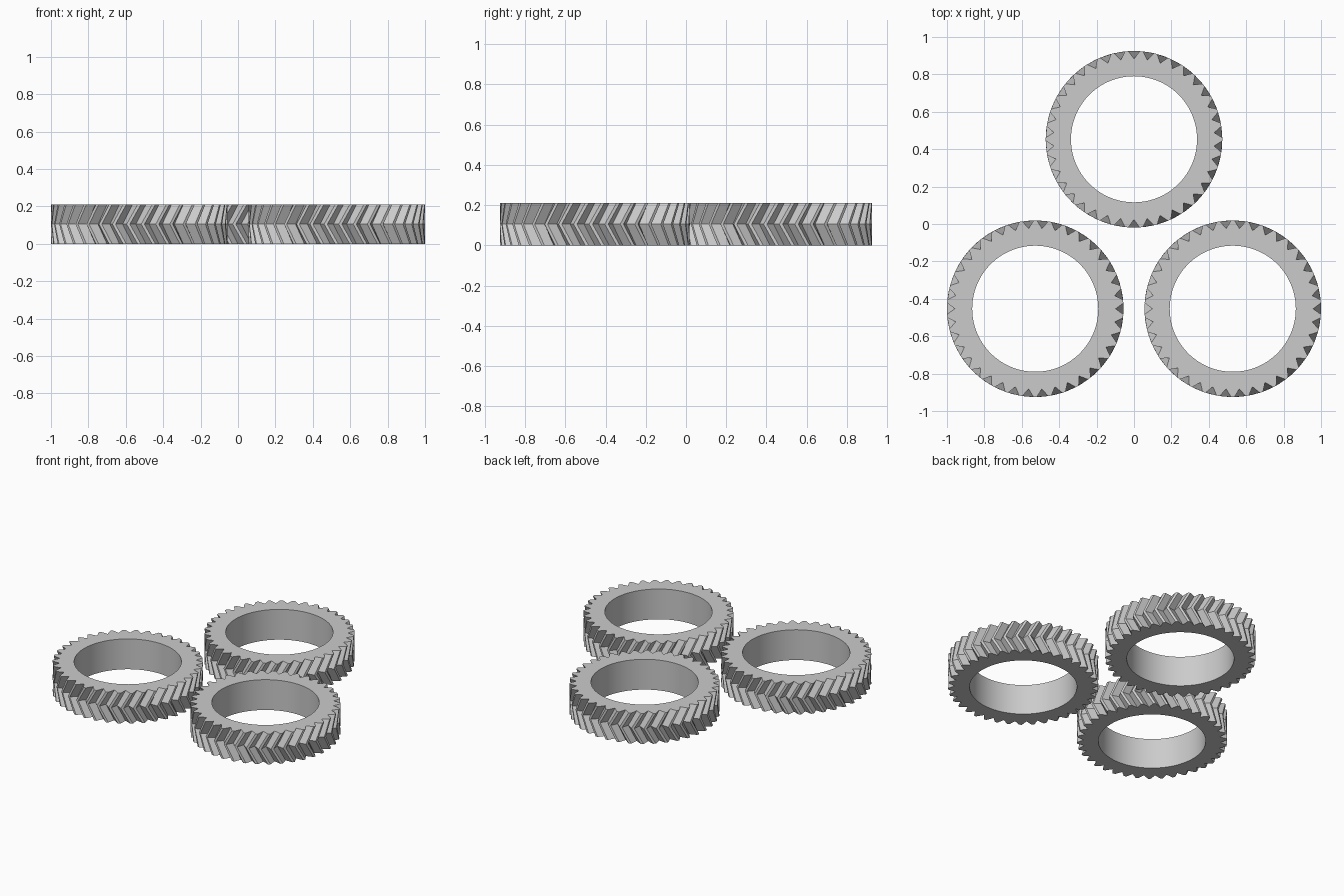
import bpy, bmesh, math

if "Cube" in bpy.data.objects:
    bpy.data.objects.remove(bpy.data.objects["Cube"])

TEETH = 38
TIP_R, ROOT_R, BORE_R = 0.472, 0.43, 0.337
HEIGHT = 0.21
TWIST = 0.125                     # herringbone lag of the middle section
PITCH = 2 * math.pi / TEETH
LAND = 0.22                       # flat tip width as a fraction of the pitch

steel = bpy.data.materials.new("steel grey")
steel.diffuse_color = (0.6, 0.6, 0.6, 1)
steel.use_nodes = True
steel.node_tree.nodes["Principled BSDF"].inputs["Base Color"].default_value = steel.diffuse_color


def ring(bm, points, z):
    return [bm.verts.new((r * math.cos(a), r * math.sin(a), z)) for r, a in points]


def bridge(bm, low, high):
    n = len(low)
    return [bm.faces.new((low[i], low[(i + 1) % n], high[(i + 1) % n], high[i]))
            for i in range(n)]


def tooth_outline(phase):
    """V-shaped notches with narrow flat tips; phase is a notch angle."""
    points = []
    for i in range(TEETH):
        a = phase + i * PITCH
        points += [(ROOT_R, a),
                   (TIP_R, a + PITCH * (0.5 - LAND / 2)),
                   (TIP_R, a + PITCH * (0.5 + LAND / 2))]
    return points


def herringbone_gear(name, x, y, phase):
    bm = bmesh.new()
    # toothed outside: bottom, middle and top sections
    bottom, middle, top = [
        ring(bm, tooth_outline(phase - lag), z)
        for z, lag in ((0, 0), (HEIGHT / 2, TWIST), (HEIGHT, 0))]
    bridge(bm, bottom, middle)
    bridge(bm, middle, top)
    # round bore with one segment per outline point
    n = TEETH * 3
    bore = [(BORE_R, phase + i * 2 * math.pi / n) for i in range(n)]
    bore_low, bore_high = ring(bm, bore, 0), ring(bm, bore, HEIGHT)
    for f in bridge(bm, bore_high, bore_low):
        f.smooth = True
    # flat end faces
    bridge(bm, top, bore_high)
    bridge(bm, bore_low, bottom)
    bmesh.ops.recalc_face_normals(bm, faces=bm.faces)
    # keep the bore rims sharp
    for e in bm.edges:
        if len({f.smooth for f in e.link_faces}) > 1:
            e.smooth = False
    mesh = bpy.data.meshes.new(name)
    bm.to_mesh(mesh)
    bm.free()
    mesh.materials.append(steel)
    obj = bpy.data.objects.new(name, mesh)
    obj.location = (x, y, 0)
    bpy.context.collection.objects.link(obj)


herringbone_gear("back_gear", 0, 0.453, math.pi / 2)
herringbone_gear("left_gear", -0.528, -0.453, 0)
herringbone_gear("right_gear", 0.528, -0.453, 0)
